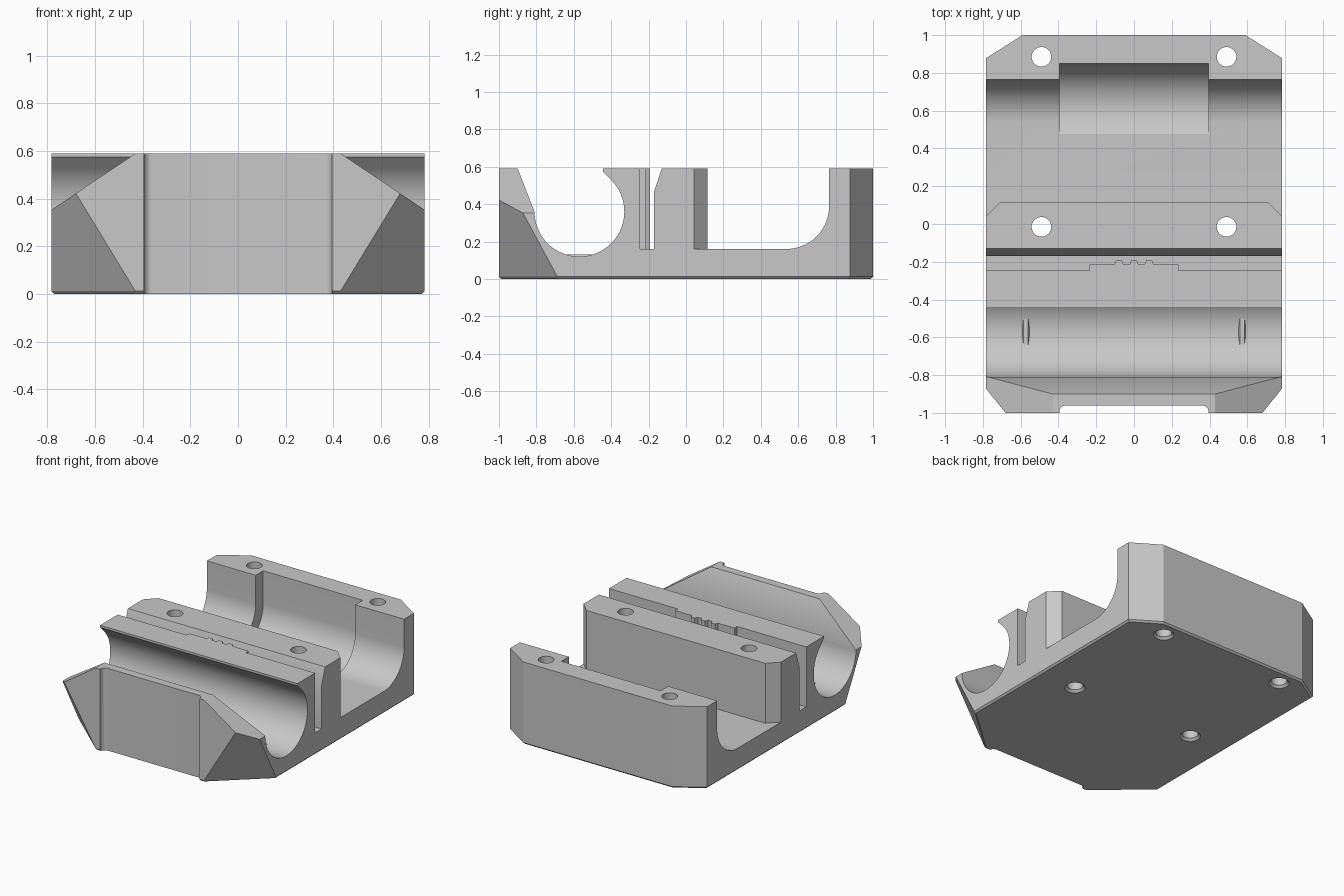
import bpy, bmesh
from math import cos, sin, radians
from mathutils import Vector

cube = bpy.data.objects.get("Cube")
if cube:
    bpy.data.objects.remove(cube, do_unlink=True)

W, H, FLOOR, EDGE = 0.783, 0.59, 0.16, 0.012
OVER = 0.7          # cutters reach above the top

grey = bpy.data.materials.new("plain grey")
grey.use_nodes = True
colour = (0.58, 0.58, 0.58, 1)
grey.diffuse_color = colour
grey.node_tree.nodes["Principled BSDF"].inputs["Base Color"].default_value = colour


def add_object(name, bm):
    bmesh.ops.recalc_face_normals(bm, faces=bm.faces)
    mesh = bpy.data.meshes.new(name)
    bm.to_mesh(mesh)
    bm.free()
    ob = bpy.data.objects.new(name, mesh)
    bpy.context.collection.objects.link(ob)
    return ob


def arc(cx, cy, r, start, end, steps):
    angles = [radians(start + (end - start) * i / steps) for i in range(steps + 1)]
    return [(cx + r * cos(a), cy + r * sin(a)) for a in angles]


def prism(name, outline, axis, lo, hi):
    """Extrude a 2D outline along an axis."""
    place = {"X": lambda a, b, t: (t, a, b),
             "Y": lambda a, b, t: (a, t, b),
             "Z": lambda a, b, t: (a, b, t)}[axis]
    bm = bmesh.new()
    face = bm.faces.new([bm.verts.new(place(a, b, lo)) for a, b in outline])
    ext = bmesh.ops.extrude_face_region(bm, geom=[face], use_keep_orig=True)
    moved = [v for v in ext["geom"] if isinstance(v, bmesh.types.BMVert)]
    bmesh.ops.translate(bm, verts=moved, vec=Vector(place(0, 0, hi - lo)))
    return add_object(name, bm)


def mirrored(outline):
    return [(-a, b) for a, b in reversed(outline)]


def shave(bm, point, normal):
    """Slice off everything beyond a plane and cap the cut."""
    bmesh.ops.bisect_plane(bm, geom=bm.verts[:] + bm.edges[:] + bm.faces[:], dist=1e-5,
                           plane_co=point, plane_no=Vector(normal).normalized(), clear_outer=True)
    bmesh.ops.holes_fill(bm, edges=bm.edges[:], sides=0)


def carve(target, cutter):
    cutter.hide_render = True
    mod = target.modifiers.new("carve", "BOOLEAN")
    mod.operation, mod.solver, mod.object = "DIFFERENCE", "EXACT", cutter
    bpy.context.view_layer.objects.active = target
    bpy.ops.object.modifier_apply(modifier=mod.name)
    bpy.data.objects.remove(cutter, do_unlink=True)


# Solid block with chamfered corners and bottom edges
bm = bmesh.new()
bmesh.ops.create_cube(bm, size=1)
for v in bm.verts:
    v.co = Vector((v.co.x * 2 * W, v.co.y * 2, (v.co.z + 0.5) * H))
for s in (-1, 1):
    shave(bm, (s * 0.59, 1, 0), (s * 0.12, 0.19, 0))
    shave(bm, (s * 0.43, -1, EDGE), (s * 0.127, -0.1435, -0.0775))
    shave(bm, (s * W, 0, EDGE), (s, 0, -1))
    shave(bm, (0, s, EDGE), (0, s, -1))
    shave(bm, (s * 0.59, 1, EDGE), (s * 0.534, 0.845, -1))
    shave(bm, (s * 0.43, -1, EDGE), (s * 0.663, -0.749, -1))
body = add_object("clamp_body", bm)

# Round groove along the front
groove = arc(-0.57, 0.36, 0.24, 180, 405, 60)
groove += [(-0.445, 0.575), (-0.445, OVER), (-0.943, OVER)]
carve(body, prism("groove_cutter", groove, "X", -1, 1))

# Narrow slot with a raised toothed pad on its front wall
half = [(0.02, -0.215)]
for x in (0.06, 0.10):
    half.append((x, -0.215))
teeth = []
for c in (-0.08, 0, 0.08):
    teeth += [(c - 0.024, -0.215), (c - 0.015, -0.192), (c + 0.015, -0.192), (c + 0.024, -0.215)]
slot = [(-1, -0.245), (-0.235, -0.245), (-0.235, -0.215)] + teeth
slot += [(0.235, -0.215), (0.235, -0.245), (1, -0.245), (1, -0.17), (-1, -0.17)]
carve(body, prism("slot_cutter", slot, "Z", FLOOR, OVER))
lead_in = [(-0.175, 0.455), (-0.127, 0.60), (-0.175, 0.60)]
carve(body, prism("lead_in_cutter", lead_in, "X", -1, 1))

# Wide rear channel, with a deeper round pocket in the middle
channel = [(0.115, OVER), (0.115, FLOOR)] + arc(0.535, 0.39, 0.23, -90, 0, 24) + [(0.765, OVER)]
carve(body, prism("channel_cutter", channel, "X", -1, 1))
pocket = arc(0.61, 0.36, 0.24, -180, 0, 48) + [(0.85, OVER), (0.37, OVER)]
carve(body, prism("pocket_cutter", pocket, "X", -0.395, 0.395))

# Shallow filleted recess in the front face
fillet = [(0.395, -1.1)] + arc(0.36, -0.995, 0.035, 0, 90, 8)
carve(body, prism("recess_cutter", fillet + mirrored(fillet), "Z", -0.1, OVER))

# Sloped shoulders of the front wall and clipped corners of the middle block
shoulder = [(0.43, H), (0.88, 0.2885), (0.88, OVER), (0.2667, OVER)]
shoulder[3] = (0.43 - 0.11 * 0.45 / 0.3015, OVER)
corner = [(0.70, 0.125), (0.80, 0.025), (0.80, 0.125)]
for flip in (list, mirrored):
    carve(body, prism("shoulder_cutter", flip(shoulder), "Y", -1.1, -0.6))
    carve(body, prism("corner_cutter", flip(corner), "Z", FLOOR, OVER))

# Four through holes, countersunk underneath
for x in (-0.49, 0.49):
    for y in (-0.015, 0.885):
        carve(body, prism("hole_cutter", arc(x, y, 0.052, 0, 348.75, 31), "Z", -0.1, OVER))
        bm = bmesh.new()
        bmesh.ops.create_cone(bm, cap_ends=True, segments=32, radius1=0.084, radius2=0.044, depth=0.04)
        bmesh.ops.translate(bm, verts=bm.verts, vec=(x, y, 0.004))
        carve(body, add_object("countersink_cutter", bm))

# Small ridges at the bottom of the round groove
ridge = [(0.547, 0.11), (0.597, 0.11), (0.585, 0.13), (0.56, 0.13)]
ridges = [prism("left_groove_ridge", ridge, "Y", -0.638, -0.502),
          prism("right_groove_ridge", mirrored(ridge), "Y", -0.638, -0.502)]

# Colour and shading
for ob in [body] + ridges:
    ob.data.materials.clear()
    ob.data.materials.append(grey)
    for p in ob.data.polygons:
        p.material_index = 0
    bpy.ops.object.select_all(action="DESELECT")
    ob.select_set(True)
    bpy.context.view_layer.objects.active = ob
    bpy.ops.object.shade_smooth_by_angle(angle=radians(20))
